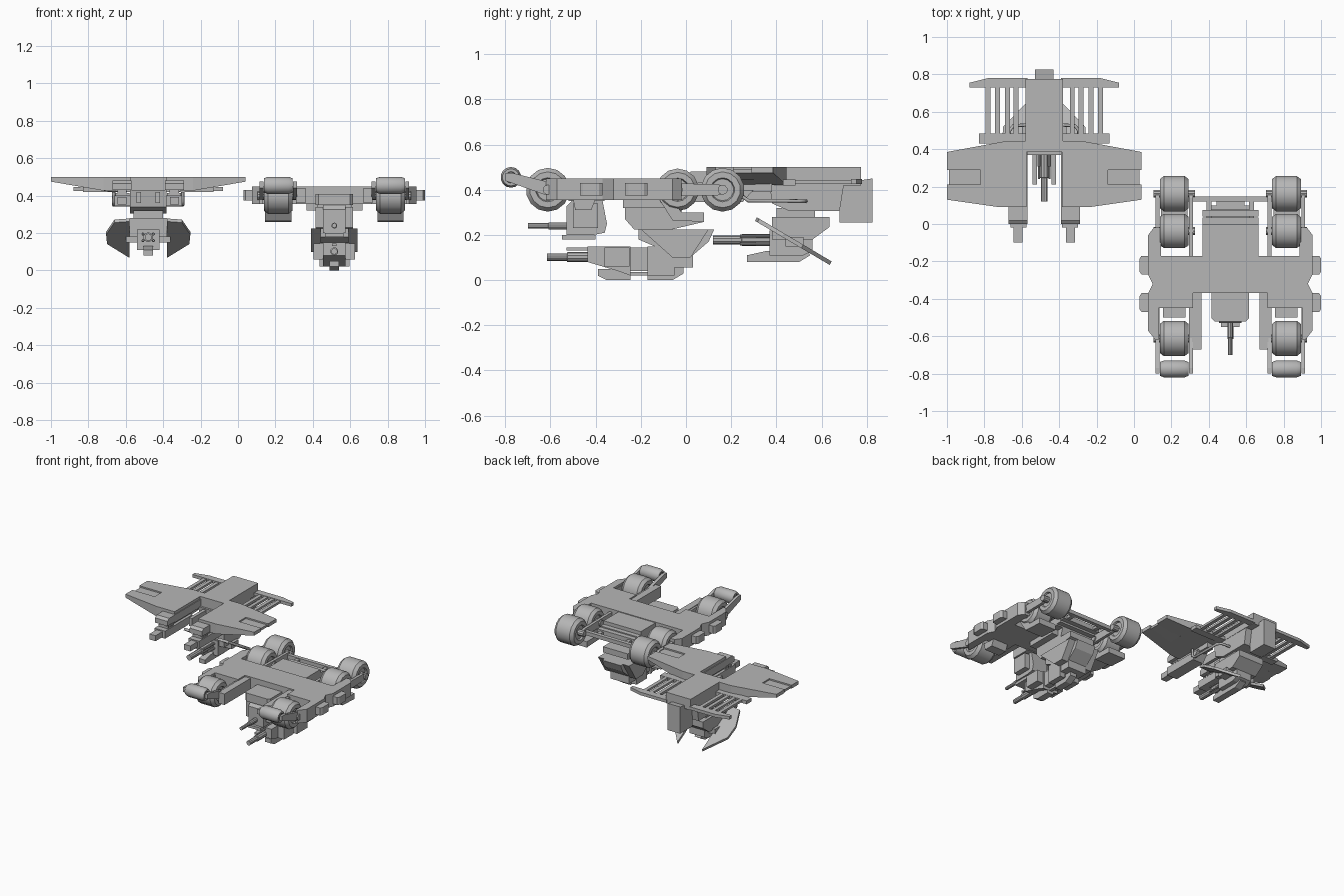
import bpy, bmesh, math

if "Cube" in bpy.data.objects:
    bpy.data.objects.remove(bpy.data.objects["Cube"])

grey = bpy.data.materials.new("hull_grey")
grey.diffuse_color = (0.47, 0.47, 0.47, 1)
grey.use_nodes = True
grey.node_tree.nodes["Principled BSDF"].inputs["Base Color"].default_value = grey.diffuse_color
AIR, CAR = -0.48, 0.515   # centre lines of the aircraft and the wheeled carrier


def finish(name, bm, smooth=False):
    bmesh.ops.recalc_face_normals(bm, faces=bm.faces[:])
    me = bpy.data.meshes.new(name)
    bm.to_mesh(me)
    bm.free()
    me.materials.append(grey)
    if smooth:
        me.shade_smooth()
        me.set_sharp_from_angle(angle=math.radians(35))
    ob = bpy.data.objects.new(name, me)
    bpy.context.collection.objects.link(ob)
    return ob


def prism(name, c, axis, pts, a, b, sym=False, low=None):
    """Extrude a profile along x (pts = y,z) or z (pts = offset,y); sym mirrors about c."""
    bm = bmesh.new()
    for s in ((1, -1) if sym else (1,)):
        rings = []
        for t in (a, b):
            ring = []
            for p, q in pts:
                if axis == 'x':
                    co = (c + s * t, p, q)
                else:
                    z = low(p, q) if (low and t == a) else t
                    co = (c + s * p, q, z)
                ring.append(bm.verts.new(co))
            rings.append(ring)
        n = len(pts)
        bm.faces.new(rings[0])
        bm.faces.new(rings[1])
        for i in range(n):
            j = (i + 1) % n
            bm.faces.new((rings[0][i], rings[0][j], rings[1][j], rings[1][i]))
    return finish(name, bm)


def box(name, c, x0, x1, y0, y1, z0, z1, sym=False):
    return prism(name, c, 'x', [(y0, z0), (y1, z0), (y1, z1), (y0, z1)], x0, x1, sym)


def lathe(name, c, axis, centre, prof, seg=14, sym=False):
    """Revolve (position, radius) pairs about the x or y axis; centre = (offset, y, z)."""
    bm = bmesh.new()
    for s in ((1, -1) if sym else (1,)):
        rings = []
        for t, r in prof:
            ring = []
            for i in range(seg):
                w = 2 * math.pi * (i + .5) / seg
                u, v = r * math.cos(w), r * math.sin(w)
                off = (t, u, v) if axis == 'x' else (u, t, v)
                ring.append(bm.verts.new((c + s * (centre[0] + off[0]),
                                          centre[1] + off[1], centre[2] + off[2])))
            rings.append(ring)
        bm.faces.new(rings[0])
        bm.faces.new(rings[-1])
        for A, B in zip(rings, rings[1:]):
            for i in range(seg):
                j = (i + 1) % seg
                bm.faces.new((A[i], A[j], B[j], B[i]))
    return finish(name, bm, True)


def barrel(name, c, x, z, y0, y1, r, sym=False):
    k = y0 + (y1 - y0) * .45
    lathe(name, c, 'y', (x, 0, z),
          [(y0, r * .75), (k, r * .75), (k + .002, r), (y1, r)], 10, sym)


def wheel(name, x, y, z, r, w):
    lathe(name, CAR, 'x', (x, y, z),
          [(-w * .85, r * .5), (-w, r * .55), (-w, r * .82), (-w * .72, r), (w * .72, r),
           (w, r * .82), (w, r * .55), (w * .85, r * .5)], 14, True)


# ---------------- AIRCRAFT ----------------
# fuselage and tail block
box("fuselage", AIR, -.1, .1, .385, .775, .42, .5)
prism("tail_block", AIR, 'x', [(.69, .43), (.825, .45), (.825, .255), (.68, .255), (.68, .31)], -.05, .05)
# wings, thinner at the tip, with a recessed slot
prism("wings", AIR, 'z', [(.095, .09), (.24, .09), (.52, .13), (.52, .21), (.34, .21), (.34, .29),
                          (.52, .29), (.52, .385), (.195, .445), (.095, .445)],
      0, .5, True, lambda u, y: .475 - .055 * min(1, (.52 - u) / .32))
prism("wing_slot_floor", AIR, 'z', [(.33, .2), (.51, .2), (.51, .3), (.33, .3)], .47, .49, True,
      lambda u, y: .475 - .055 * min(1, (.52 - u) / .32))
# tail plane with grille bars
prism("tail_plane", AIR, 'z', [(.09, .73), (.4, .73), (.4, .755), (.3, .78), (.09, .78)], .425, .447, True)
prism("tail_front_plate", AIR, 'z', [(.09, .43), (.35, .43), (.35, .485), (.09, .485)], .42, .445, True)
for i, u in enumerate((.15, .197, .25, .3)):
    box(f"grille_bar_{i}", AIR, u - .013, u + .013, .47, .74, .428, .444, True)
# under-wing gun pods
prism("upper_pods", AIR, 'x', [(.0, .43), (.4, .43), (.4, .48), (.02, .48), (.0, .465)], .09, .19, True)
box("pod_pylons", AIR, .115, .165, .02, .38, .39, .44, True)
prism("lower_pods", AIR, 'x', [(-.02, .345), (.25, .345), (.3, .40), (-.02, .40)], .095, .18, True)
for i in range(3):
    box(f"pod_rib_{i}", AIR, .1, .175, .02 + i * .025, .035 + i * .025, .4, .415, True)
box("pod_muzzles", AIR, .116, .165, -.1, -.01, .352, .392, True)
# bent skid tubes
for s in (-1, 1):
    cu = bpy.data.curves.new("skid_tube", 'CURVE')
    cu.dimensions = '3D'
    cu.bevel_depth = .009
    cu.bevel_resolution = 1
    path = [(.185, .25, .42), (.185, .25, .37), (.185, .275, .352), (.185, .5, .35), (.165, .525, .35), (.09, .53, .35)]
    sp = cu.splines.new('POLY')
    sp.points.add(len(path) - 1)
    for p, (u, y, z) in zip(sp.points, path):
        p.co = (AIR + s * u, y, z, 1)
    cu.materials.append(grey)
    bpy.context.collection.objects.link(bpy.data.objects.new("skid_tube", cu))
# belly blocks stepping down to the lower gun turret
prism("belly_block", AIR, 'x', [(.37, .43), (.7, .43), (.68, .305), (.46, .305), (.38, .34)], -.098, .098)
box("intake_plates", AIR, .038, .062, .21, .4, .36, .42, True)
box("belly_neck", AIR, -.08, .08, .4, .57, .27, .32)
prism("turret_body", AIR, 'x', [(.38, .28), (.635, .28), (.635, .235), (.56, .18), (.38, .18)], -.1, .1)
prism("turret_chin", AIR, 'x', [(.37, .22), (.56, .22), (.56, .13), (.52, .11), (.37, .11)], -.06, .06)
prism("chin_keel", AIR, 'x', [(.27, .11), (.36, .13), (.54, .13), (.55, .11), (.5, .08), (.27, .08)], -.025, .025)
barrel("lower_gun", AIR, 0, .178, .12, .4, .026)
for i, (x, z) in enumerate(((.028, .195), (.028, .16))):
    barrel(f"side_rods_{i}", AIR, x, z, .24, .39, .008, True)
# slanted side shields
shield = [(.1, .64), (.22, .515), (.225, .43), (.18, .32), (.1, .31)]
bm = bmesh.new()
for s in (-1, 1):
    A, B = [[bm.verts.new((AIR + s * u, y + d * .5, .27 - (y - .31) * .59 + d)) for u, y in shield]
            for d in (-.008, .008)]
    bm.faces.new(A)
    bm.faces.new(B)
    for i in range(5):
        j = (i + 1) % 5
        bm.faces.new((A[i], A[j], B[j], B[i]))
finish("side_shields", bm)
box("shield_mounts", AIR, .05, .12, .44, .52, .15, .19, True)

# ---------------- WHEELED CARRIER ----------------
# hull: cross plate with notched sides and fork arms
prism("hull", CAR, 'z', [(0, -.37), (.2, -.37), (.2, -.45), (.385, -.45), (.385, -.62), (.4, -.62), (.44, -.57),
                         (.44, -.37), (.415, -.32), (.44, -.27), (.44, -.06), (.41, -.02),
                         (.37, -.02), (.37, -.17), (0, -.17)], .355, .45, True)
box("inner_fork_arms", CAR, .155, .205, -.67, -.37, .36, .44, True)
box("rear_deck", CAR, -.15, .15, -.18, .0, .36, .445)
box("rear_step", CAR, -.15, .15, -.0, .035, .37, .42)
box("rear_rail", CAR, -.15, .15, .04, .075, .38, .415)
box("rear_rods", CAR, .1, .127, .03, .14, .385, .405, True)
box("rear_axle", CAR, -.23, .23, .12, .148, .385, .412)
for i, y in enumerate((-.47, -.27)):
    prism(f"side_blocks_{i}", CAR, 'z', [(.43, y), (.475, y), (.485, y + .015), (.485, y + .085),
                                         (.475, y + .1), (.43, y + .1)], .375, .43, True)
# wheels
wheel("rear_wheels", .3, .162, .4, .097, .077)
wheel("middle_wheels", .3, -.037, .4, .094, .077)
wheel("front_wheels", .3, -.612, .4, .097, .077)
wheel("lead_rollers", .3, -.775, .455, .046, .077)
for i, y in enumerate((-.612, -.037, .162)):
    lathe(f"hubs_{i}", CAR, 'x', (.3, y, .4), [(-.11, .022), (.11, .022)], 10, True)
# fork links beside the wheels
for tag, a in (("outer", .38), ("inner", .2)):
    prism(f"{tag}_roller_links", CAR, 'x', [(-.8, .475), (-.77, .475), (-.61, .435), (-.45, .435), (-.45, .38),
                                            (-.63, .38), (-.8, .44)], a, a + .02, True)
    prism(f"{tag}_rear_links", CAR, 'x', [(-.18, .43), (.14, .425), (.18, .41), (.18, .39), (.14, .375),
                                          (-.18, .37)], a, a + .02, True)
# skids under the middle wheels
prism("wheel_skids", CAR, 'x', [(-.12, .36), (-.06, .36), (-.02, .3), (.08, .3), (.08, .258), (-.06, .265)], .23, .37, True)
prism("front_skids", CAR, 'x', [(-.5, .36), (-.4, .36), (-.42, .31), (-.49, .31)], .24, .36, True)

# front turret
prism("turret_roof", CAR, 'z', [(-.1, -.36), (-.1, -.505), (-.085, -.52), (.085, -.52), (.1, -.505), (.1, -.36)],
      .35, .41)
prism("front_turret", CAR, 'x', [(-.53, .325), (-.5, .355), (-.37, .355), (-.35, .25), (-.36, .21), (-.41, .2),
                                 (-.53, .2)], -.06, .06)
box("turret_cheeks", CAR, .06, .1, -.5, -.39, .23, .34, True)
box("turret_plate", CAR, -.05, .05, -.55, -.4, .18, .2)
barrel("front_gun", CAR, 0, .24, -.7, -.5, .016)
# mid turret and rear spur
prism("mid_turret", CAR, 'x', [(-.27, .36), (.0, .36), (-.02, .3), (.08, .3), (.08, .258), (-.06, .225), (-.23, .225),
                               (-.27, .27)], -.1, .1)
box("mid_shoulders", CAR, .09, .15, -.28, -.05, .32, .37, True)
# lower gun carriage
prism("rear_housing", CAR, 'x', [(-.21, .225), (.125, .225), (.1, .17), (.03, .11), (.03, .055), (-.07, .055),
                                 (-.07, .12), (-.21, .18)], -.075, .075)
prism("housing_cheeks", CAR, 'x', [(-.2, .225), (.1, .225), (.02, .1), (-.06, .1)], .07, .125, True)
prism("nose_housing", CAR, 'x', [(-.435, .15), (-.245, .15), (-.245, .02), (-.3, .04), (-.435, .08)], -.06, .06)
box("nose_cheeks", CAR, .055, .11, -.36, -.25, .06, .145, True)
box("carriage_core", CAR, -.05, .05, -.26, -.06, .04, .145)
box("carriage_sides", CAR, .04, .08, -.17, -.05, .02, .15, True)
prism("keel_front", CAR, 'x', [(-.39, .05), (-.245, .05), (-.245, 0), (-.35, 0), (-.39, .02)], -.025, .025)
prism("keel_rear", CAR, 'x', [(-.17, .06), (-.01, .06), (-.01, .03), (-.06, 0), (-.17, 0)], -.025, .025)
box("keel_link", CAR, -.012, .012, -.25, -.16, .02, .035)
barrel("main_gun", CAR, 0, .102, -.615, -.42, .022)
box("aiming_rod", CAR, -.012, .012, -.53, -.42, .132, .144)
